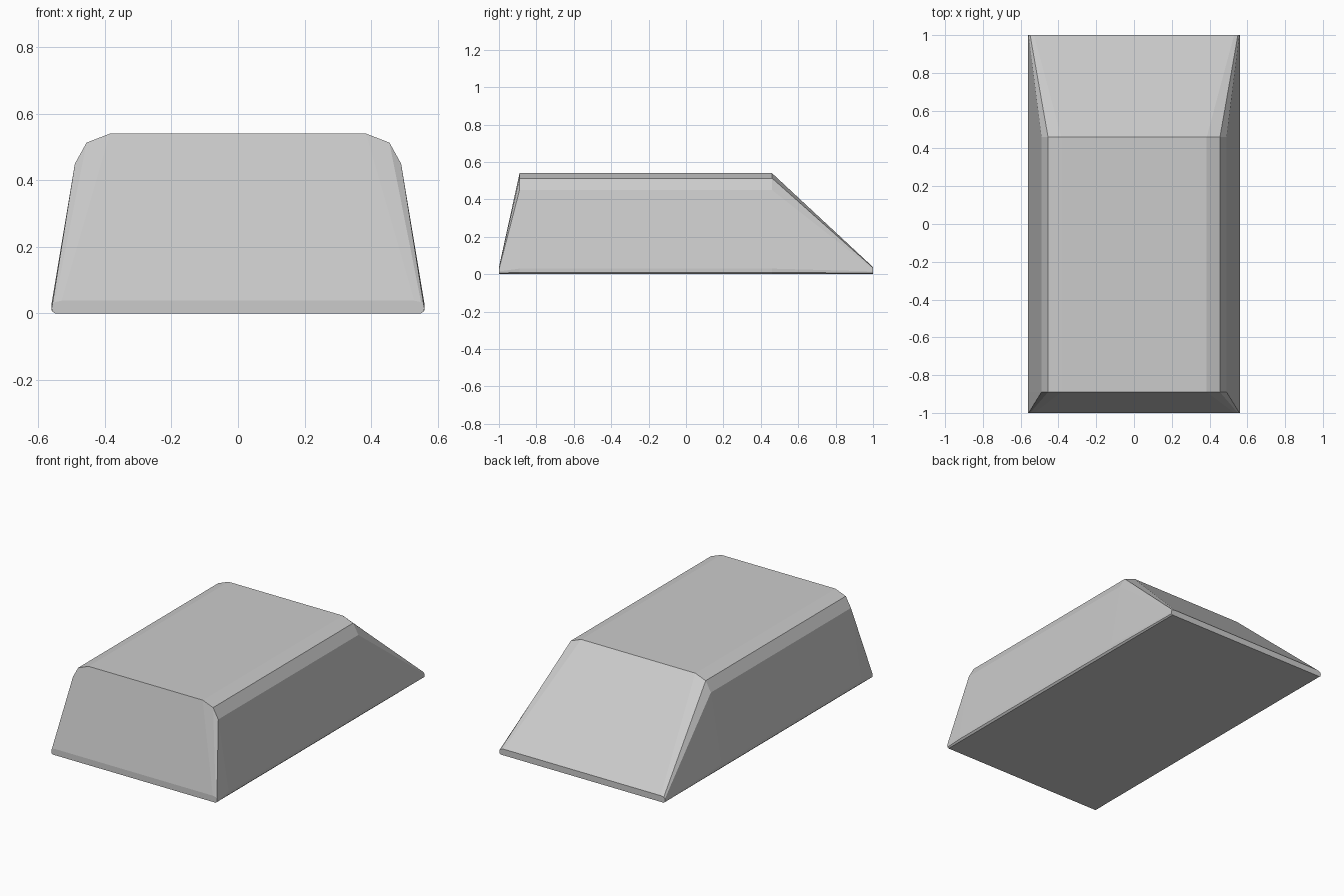
import bpy
import bmesh

cube = bpy.data.objects.get("Cube")
if cube:
    bpy.data.objects.remove(cube, do_unlink=True)

# Plain grey material
grey = bpy.data.materials.new("light_grey")
grey.use_nodes = True
colour = (0.6, 0.6, 0.6, 1)
grey.diffuse_color = colour
grey.node_tree.nodes["Principled BSDF"].inputs["Base Color"].default_value = colour

# Half cross-sections (x, z) from the underside up: full height and thin lip
full = [(0.55, 0), (0.56, 0.01), (0.56, 0.03), (0.49, 0.45), (0.455, 0.513), (0.385, 0.54)]
lip = [(0.55, 0), (0.558, 0.006), (0.56, 0.015), (0.558, 0.026), (0.55, 0.034), (0.53, 0.038)]
stations = [(-1, lip), (-0.89, full), (0.46, full), (1, lip)]


def add_ring(bm, y, half):
    outline = half + [(-x, z) for x, z in reversed(half)]
    return [bm.verts.new((x, y, z)) for x, z in outline]


# Tapered body lofted from front lip to back lip
bm = bmesh.new()
rings = [add_ring(bm, y, half) for y, half in stations]
for near, far in zip(rings, rings[1:]):
    count = len(near)
    for i in range(count):
        j = (i + 1) % count
        bm.faces.new((near[i], near[j], far[j], far[i]))
bm.faces.new(rings[0])
bm.faces.new(rings[-1])
bmesh.ops.recalc_face_normals(bm, faces=bm.faces)

mesh = bpy.data.meshes.new("tapered_body")
bm.to_mesh(mesh)
bm.free()
mesh.materials.append(grey)
body = bpy.data.objects.new("tapered_body", mesh)
bpy.context.collection.objects.link(body)
